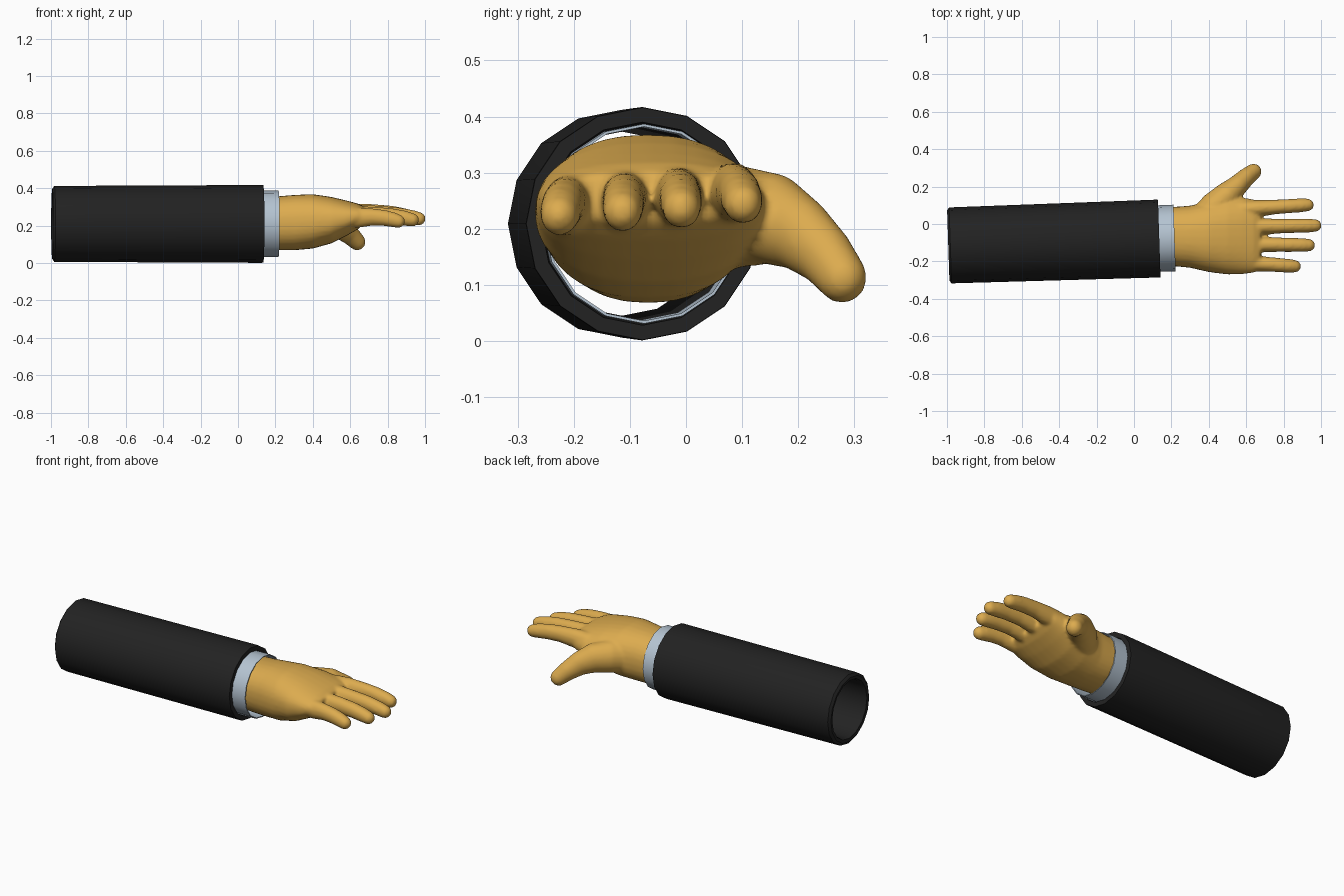
import bpy, bmesh, math
from mathutils import Vector

if "Cube" in bpy.data.objects:
    bpy.data.objects.remove(bpy.data.objects["Cube"])


def material(name, rgb):
    m = bpy.data.materials.new(name)
    m.diffuse_color = (*rgb, 1)
    m.use_nodes = True
    m.node_tree.nodes["Principled BSDF"].inputs["Base Color"].default_value = m.diffuse_color
    return m


GOLD = material("golden_skin", (0.72, 0.41, 0.078))
BLACK = material("black_cloth", (0.016, 0.016, 0.016))
PALE = material("pale_blue_cloth", (0.46, 0.55, 0.64))


def finish(name, bm, mat, angle=40):
    bmesh.ops.recalc_face_normals(bm, faces=bm.faces)
    me = bpy.data.meshes.new(name)
    bm.to_mesh(me)
    bm.free()
    ob = bpy.data.objects.new(name, me)
    bpy.context.collection.objects.link(ob)
    me.materials.append(mat)
    bpy.ops.object.select_all(action='DESELECT')
    bpy.context.view_layer.objects.active = ob
    ob.select_set(True)
    bpy.ops.object.shade_smooth_by_angle(angle=math.radians(angle))
    return ob


def bridge(bm, a, b):
    n = len(a)
    for i in range(n):
        bm.faces.new((a[i], a[(i + 1) % n], b[(i + 1) % n], b[i]))


# Hollow cloth tubes: a closed (x, radius) profile turned about the slightly slanted arm axis
SLOPE = 0.033


def cloth_tube(name, profile, mat, sides=16):
    bm = bmesh.new()
    rings = []
    for x, r in profile:
        cy = -0.082 + SLOPE * x
        ring = []
        for i in range(sides):
            a = 2 * math.pi * i / sides
            dy, dz = r * math.cos(a), r * math.sin(a)
            ring.append(bm.verts.new((x - SLOPE * dy, cy + dy, 0.209 + dz)))
        rings.append(ring)
    for k, ring in enumerate(rings):
        bridge(bm, ring, rings[(k + 1) % len(rings)])
    return finish(name, bm, mat)


cloth_tube("sleeve", [(-0.993, 0.188), (-0.982, 0.203), (0.125, 0.208), (0.135, 0.207),
                      (0.135, 0.181), (0.05, 0.172), (-0.97, 0.164), (-0.99, 0.170)], BLACK)
cloth_tube("shirt_cuff", [(0.04, 0.177), (0.217, 0.178), (0.217, 0.173), (0.04, 0.172)], PALE)


# Hand parts: lofted oval sections, merged afterwards
def loft(bm, sections, power=2.0, sides=20):
    """sections: (centre, half width, half height); rings face along the path."""
    pts = [Vector(s[0]) for s in sections]
    rings = []
    for k, (c, w, h) in enumerate(sections):
        t = (pts[min(k + 1, len(pts) - 1)] - pts[max(k - 1, 0)]).normalized()
        side = Vector((0, 0, 1)).cross(t).normalized()
        up = t.cross(side)
        ring = []
        for i in range(sides):
            a = 2 * math.pi * i / sides
            ca, sa = math.cos(a), math.sin(a)
            u = math.copysign(abs(ca) ** (2 / power), ca) * w
            v = math.copysign(abs(sa) ** (2 / power), sa) * h
            ring.append(bm.verts.new(Vector(c) + side * u + up * v))
        rings.append(ring)
    for a, b in zip(rings, rings[1:]):
        bridge(bm, a, b)
    bm.faces.new(rings[0][::-1])
    bm.faces.new(rings[-1])


def digit(bm, sections):
    """Loft that ends in a rounded tip."""
    tip, w, h = sections[-1]
    tip = Vector(tip)
    t = (tip - Vector(sections[-2][0])).normalized()
    dome = [(tip + t * w * math.sin(a), w * math.cos(a), h * math.cos(a))
            for a in (0.4, 0.8, 1.15, 1.45)]
    loft(bm, sections + dome)


bm = bmesh.new()
# Palm and wrist: x, low y, high y, low z, high z
palm = [(0.12, -0.225, 0.088, 0.075, 0.352), (0.22, -0.226, 0.092, 0.068, 0.357),
        (0.30, -0.234, 0.098, 0.068, 0.364), (0.40, -0.257, 0.120, 0.077, 0.368),
        (0.50, -0.270, 0.138, 0.105, 0.353), (0.58, -0.268, 0.140, 0.145, 0.334),
        (0.64, -0.260, 0.132, 0.180, 0.318), (0.675, -0.245, 0.115, 0.210, 0.300)]
# sections are straightened along x by building rings about a level path
for power, part in ((2.3, palm),):
    rings = []
    for x, y0, y1, z0, z1 in part:
        ring = []
        for i in range(32):
            a = 2 * math.pi * i / 32
            ca, sa = math.cos(a), math.sin(a)
            u = math.copysign(abs(ca) ** (2 / power), ca) * (y1 - y0) / 2
            v = math.copysign(abs(sa) ** (2 / power), sa) * (z1 - z0) / 2
            ring.append(bm.verts.new((x, (y0 + y1) / 2 + u, (z0 + z1) / 2 + v)))
        rings.append(ring)
    for a, b in zip(rings, rings[1:]):
        bridge(bm, a, b)
    bm.faces.new(rings[0][::-1])
    bm.faces.new(rings[-1])

# Four fingers: base y, tip y, tip x, height
for y0, y1, x1, z in ((-0.205, -0.226, 0.893, 0.243), (-0.108, -0.113, 0.968, 0.250),
                      (-0.014, -0.008, 1.003, 0.256), (0.080, 0.102, 0.962, 0.264)):
    end = x1 - 0.034

    def at(f, dz):
        return (0.58 + (end - 0.58) * f, y0 + (y1 - y0) * f, z + dz)
    digit(bm, [(at(0, -0.005), 0.046, 0.055), (at(0.25, 0), 0.043, 0.054),
               (at(0.5, 0.003), 0.039, 0.046), (at(0.72, -0.002), 0.038, 0.043),
               (at(0.9, -0.012), 0.037, 0.040), (at(1, -0.020), 0.034, 0.036)])

# Thumb, hanging outward and down
digit(bm, [((0.36, 0.03, 0.215), 0.07, 0.09), ((0.43, 0.09, 0.222), 0.082, 0.092),
           ((0.50, 0.155, 0.217), 0.072, 0.082), ((0.555, 0.207, 0.188), 0.056, 0.066),
           ((0.60, 0.250, 0.150), 0.049, 0.054), ((0.638, 0.279, 0.112), 0.044, 0.046)])

hand = finish("hand", bm, GOLD)
remesh = hand.modifiers.new("merge", 'REMESH')
remesh.mode = 'VOXEL'
remesh.voxel_size = 0.009
remesh.use_smooth_shade = True
smooth = hand.modifiers.new("soften", 'SMOOTH')
smooth.factor = 0.5
smooth.iterations = 6
for name in ("merge", "soften"):
    bpy.ops.object.modifier_apply(modifier=name)
for p in hand.data.polygons:
    p.use_smooth = True
    p.material_index = 0
